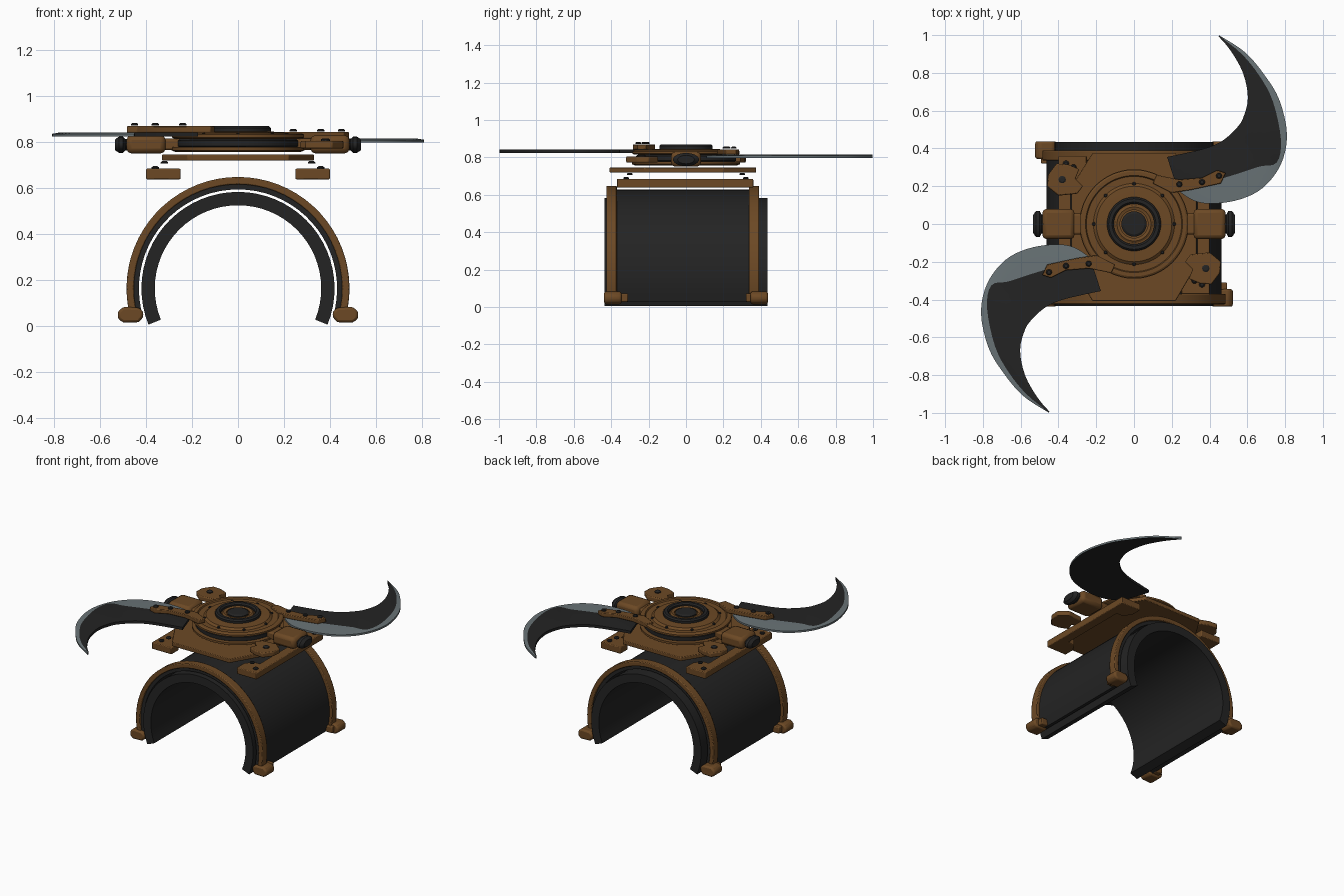
import bpy, bmesh, math
from mathutils import Vector, Matrix

if "Cube" in bpy.data.objects:
    bpy.data.objects.remove(bpy.data.objects["Cube"], do_unlink=True)


def material(name, rgb):
    m = bpy.data.materials.new(name)
    m.use_nodes = True
    m.diffuse_color = (*rgb, 1)
    bsdf = next(n for n in m.node_tree.nodes if n.type == "BSDF_PRINCIPLED")
    bsdf.inputs["Base Color"].default_value = (*rgb, 1)
    return m


BRONZE = material("bronze", (0.15, 0.066, 0.018))
DARK = material("black metal", (0.017, 0.017, 0.017))
STEEL = material("steel edge", (0.14, 0.17, 0.18))


def finish(name, bm, mats, bevel=0.0, matrix=None):
    """Turn a bmesh into a shaded object, optionally bevelled and moved."""
    if matrix is not None:
        bm.transform(matrix)
    bmesh.ops.recalc_face_normals(bm, faces=bm.faces)
    mesh = bpy.data.meshes.new(name)
    bm.to_mesh(mesh)
    bm.free()
    for m in mats:
        mesh.materials.append(m)
    ob = bpy.data.objects.new(name, mesh)
    bpy.context.collection.objects.link(ob)
    bpy.ops.object.select_all(action="DESELECT")
    ob.select_set(True)
    bpy.context.view_layer.objects.active = ob
    bpy.ops.object.shade_smooth_by_angle(angle=math.radians(30))
    if bevel:
        mod = ob.modifiers.new("bevel", "BEVEL")
        mod.width = bevel
        mod.segments = 2
        mod.limit_method = "ANGLE"
    return ob


def prism(name, pts, z0, z1, mat, bevel=0.0, matrix=None):
    bm = bmesh.new()
    face = bm.faces.new([bm.verts.new((x, y, z0)) for x, y in pts])
    ext = bmesh.ops.extrude_face_region(bm, geom=[face])["geom"]
    bmesh.ops.translate(bm, vec=(0, 0, z1 - z0),
                        verts=[v for v in ext if isinstance(v, bmesh.types.BMVert)])
    return finish(name, bm, [mat], bevel, matrix)


def box(name, centre, size, mat, bevel=0.0):
    bm = bmesh.new()
    bmesh.ops.create_cube(bm, size=1)
    return finish(name, bm, [mat], bevel,
                  Matrix.Translation(centre) @ Matrix.Diagonal((*size, 1)))


def lathe(name, profile, mat, segs=48, matrix=None):
    """Spin a closed (radius, height) profile about z."""
    bm = bmesh.new()
    vs = [bm.verts.new((r, 0, z)) for r, z in profile]
    es = [bm.edges.new((vs[i], vs[i - 1])) for i in range(len(vs))]
    bmesh.ops.spin(bm, geom=vs + es, axis=(0, 0, 1), cent=(0, 0, 0),
                   angle=math.tau, steps=segs, use_duplicate=False)
    bmesh.ops.remove_doubles(bm, verts=bm.verts, dist=0.0001)
    return finish(name, bm, [mat], 0, matrix)


# Front-facing profiles lie in x-z and run along y
UPRIGHT = Matrix.Rotation(math.pi / 2, 4, "X")


def along_y(name, pts, y0, y1, mat, bevel=0.0):
    return prism(name, pts, -y1, -y0, mat, bevel, UPRIGHT)


def arch(name, r0, r1, y0, y1, droop, mat, bevel=0.0, steps=40):
    a0, a1 = math.radians(-droop), math.radians(180 + droop)
    angles = [a0 + (a1 - a0) * i / steps for i in range(steps + 1)]
    ring = [(r1, a) for a in angles] + [(r0, a) for a in reversed(angles)]
    pts = [(r * math.cos(a), 0.163 + r * math.sin(a)) for r, a in ring]
    return along_y(name, pts, y0, y1, mat, bevel)


def screw(name, x, y, z, r=0.016, h=0.012):
    lathe(name, [(0, z), (r, z), (r, z + h * 0.6), (r * 0.6, z + h), (0, z + h)], DARK, 10)


# Arm cuff
arch("inner_cuff", 0.362, 0.42, -0.435, 0.435, 22, DARK)
arch("outer_shell", 0.431, 0.464, -0.415, 0.38, 17, DARK)
for end, y0, y1 in (("front", -0.425, -0.37), ("back", 0.337, 0.39)):
    arch(end + "_trim_ring", 0.453, 0.485, y0, y1, 15, BRONZE, 0.005)

# Feet at the ends of the trim rings
foot = [(0.412, 0.04), (0.43, 0.016), (0.5, 0.014), (0.523, 0.033),
        (0.523, 0.062), (0.5, 0.083), (0.43, 0.08), (0.412, 0.062)]
for side, s in (("left", 1), ("right", -1)):
    for end, y0, y1 in (("front", -0.438, -0.345), ("back", 0.345, 0.438)):
        pts = [(s * x, z) for x, z in foot]
        along_y(f"{end}_{side}_foot", pts, y0, y1, BRONZE, 0.012)
        yi = -0.33 if y0 < 0 else 0.34
        box(f"{end}_{side}_foot_collar", (s * 0.468, yi, 0.05), (0.05, 0.04, 0.045), BRONZE, 0.006)

# Bracket rails under the mounting plate
rail = [(0.4, -0.37), (0.4, 0.36), (0.25, 0.36), (0.25, 0.28), (0.29, 0.23),
        (0.335, 0.23), (0.335, -0.24), (0.29, -0.24), (0.25, -0.29), (0.25, -0.37)]
for side, s in (("left", 1), ("right", -1)):
    prism(side + "_rail", [(s * x, y) for x, y in rail], 0.638, 0.684, BRONZE, 0.005)

# Mounting plate
plate = [(0.22, -0.408), (0.33, -0.22), (0.33, 0.2), (0.22, 0.375)]
plate += [(-x, y) for x, y in reversed(plate)]
prism("mounting_plate", plate, 0.719, 0.746, BRONZE, 0.004)


def bolt(name, x, y, z, r=0.016):
    lathe(name, [(0, 0), (r, 0), (r, 0.006), (r * 0.6, 0.011), (0, 0.011)], DARK, 10,
          Matrix.Translation((x, y, z)))


for sx in (-1, 1):
    for sy in (-1, 1):
        bolt("plate_bolt", sx * 0.32, sy * 0.3, 0.706)
        bolt("rail_bolt", sx * 0.36, sy * 0.32, 0.684)

# Turret: stacked rings
lathe("turret_base", [(0, 0.756), (0.27, 0.756), (0.29, 0.764), (0.29, 0.778), (0, 0.778)], BRONZE)
lathe("turret_groove", [(0, 0.774), (0.255, 0.774), (0.268, 0.782), (0.268, 0.806),
                        (0.255, 0.816), (0, 0.816)], DARK)
lathe("turret_disc", [(0, 0.814), (0.275, 0.814), (0.287, 0.82), (0.287, 0.832), (0.277, 0.838),
                      (0.257, 0.838), (0.252, 0.83), (0.215, 0.83), (0.2, 0.842),
                      (0.135, 0.846), (0, 0.846)], BRONZE, 64)
lathe("hub_collar", [(0.107, 0.84), (0.143, 0.84), (0.143, 0.86), (0.134, 0.869),
                     (0.116, 0.869), (0.107, 0.86)], DARK)
lathe("hub_ring", [(0.074, 0.84), (0.1, 0.84), (0.1, 0.854), (0.09, 0.86), (0.074, 0.856)], BRONZE)
lathe("hub_cap", [(0, 0.84), (0.067, 0.84), (0.067, 0.858), (0.055, 0.865), (0, 0.865)], DARK)
for i in range(8):
    a = math.tau * i / 8
    bolt("disc_bolt", 0.212 * math.cos(a), 0.212 * math.sin(a), 0.829, 0.01)

# Side barrels with dark knobs
for side, s in (("left", 1), ("right", -1)):
    box(side + "_barrel_neck", (s * 0.29, 0, 0.79), (0.1, 0.11, 0.05), BRONZE, 0.01)
    box(side + "_barrel", (s * 0.4, 0, 0.79), (0.17, 0.16, 0.08), BRONZE, 0.022)
    place = (Matrix.Translation((s * 0.48, 0, 0.788)) @ Matrix.Diagonal((1, 1, 0.5, 1))
             @ Matrix.Rotation(s * math.pi / 2, 4, "Y"))
    lathe(side + "_knob", [(0, 0), (0.05, 0), (0.05, 0.01), (0.07, 0.02), (0.07, 0.038),
                           (0.045, 0.056), (0, 0.056)], DARK, 24, place)

# Blade stations: inner edge, bevel line, cutting edge
stations = [
    ((.175, .355), (.225, .2), (.235, .175)), ((.27, .375), (.34, .208), (.32, .122)),
    ((.375, .4), (.445, .235), (.42, .108)), ((.45, .43), (.56, .27), (.56, .13)),
    ((.5, .465), (.667, .305), (.68, .19)), ((.545, .51), (.755, .325), (.775, .31)),
    ((.577, .56), (.778, .445), (.81, .47)), ((.603, .667), (.735, .65), (.77, .655)),
    ((.577, .8), (.66, .79), (.69, .79)), ((.51, .92), (.565, .905), (.587, .91)),
    ((.447, .994), (.449, .996), (.452, .998)),
]


def spline(pts, steps=4):
    """Smooth a point list with a Catmull-Rom curve."""
    pts = [Vector(p) for p in pts]
    pad = [pts[0]] + pts + [pts[-1]]
    out = []
    for a, b, c, d in zip(pad, pad[1:], pad[2:], pad[3:]):
        for i in range(steps):
            t = i / steps
            out.append(0.5 * (2 * b + (c - a) * t + (2 * a - 5 * b + 4 * c - d) * t ** 2
                              + (3 * b - a - 3 * c + d) * t ** 3))
    return out + [pts[-1]]


def blade(name, z, turn):
    inner, mid, edge = (spline(line) for line in zip(*stations))
    t = 0.009
    loops = [(inner, z - t), (inner, z + t), (mid, z + t), (edge, z + t * 0.4), (edge, z - t)]
    bm = bmesh.new()
    rows = [[bm.verts.new((p.x, p.y, h)) for p in line] for line, h in loops]
    for k in range(5):
        a, b = rows[k], rows[(k + 1) % 5]
        for i in range(len(a) - 1):
            f = bm.faces.new((a[i], a[i + 1], b[i + 1], b[i]))
            f.material_index = 1 if k in (2, 3) else 0
    for end in (0, -1):
        bm.faces.new([r[end] for r in rows])
    return finish(name, bm, [DARK, STEEL], 0, turn)


# Blades, clamp arms and lugs, repeated by a half turn
arm = [(.1, .215), (.2, .165), (.3, .18), (.37, .195), (.46, .215), (.485, .27),
       (.44, .285), (.36, .245), (.24, .235), (.12, .26)]
lug = [(.27, -.2), (.3, -.16), (.4, -.15), (.46, -.2), (.455, -.26), (.41, -.32),
       (.35, -.315), (.29, -.29), (.31, -.24)]
for side, angle, z in (("left", 0, 0.806), ("right", math.pi, 0.832)):
    turn = Matrix.Rotation(angle, 4, "Z")
    blade(side + "_blade", z, turn)
    prism(side + "_blade_clamp", arm, z + 0.009, z + 0.037, BRONZE, 0.004, turn)
    prism(side + "_lug", lug, 0.772, 0.805, BRONZE, 0.006, turn)
    for x, y in ((.24, .21), (.36, .222), (.45, .255)):
        p = turn @ Vector((x, y, z + 0.04))
        bolt(side + "_clamp_bolt", *p)
    p = turn @ Vector((.38, -.235, 0.805))
    bolt(side + "_lug_bolt", *p, 0.02)
